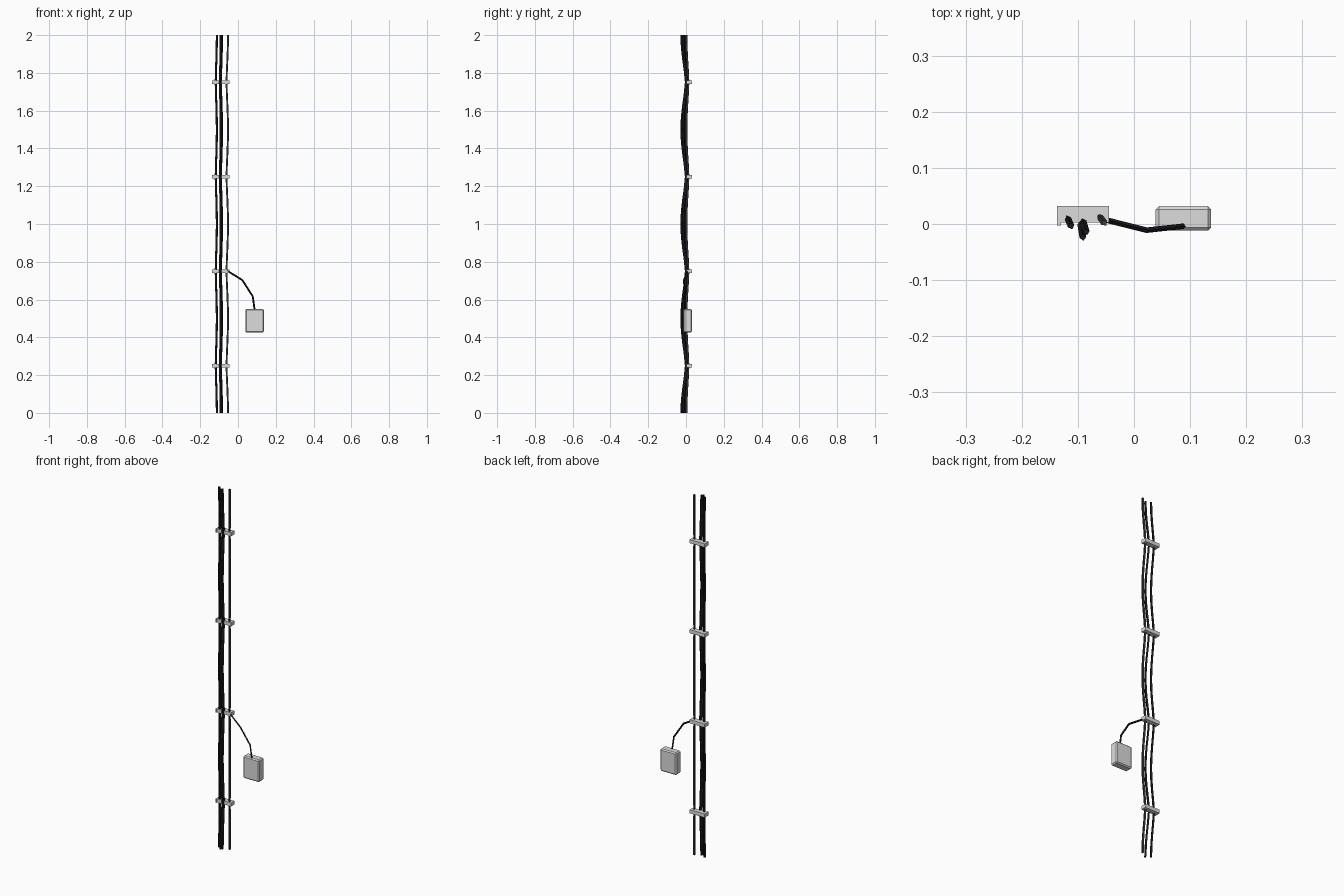
import bpy, bmesh, math

if "Cube" in bpy.data.objects:
    bpy.data.objects.remove(bpy.data.objects["Cube"])

def mat(name, c):
    m = bpy.data.materials.new(name)
    m.diffuse_color = (c[0], c[1], c[2], 1)
    m.use_nodes = True
    m.node_tree.nodes["Principled BSDF"].inputs["Base Color"].default_value = m.diffuse_color
    return m

BLACK = mat("cable_black", (0.012, 0.012, 0.015))
DARK = mat("cable_dark_grey", (0.05, 0.05, 0.055))
GREY = mat("metal_grey", (0.72, 0.72, 0.72))

def box(name, x0, x1, y0, y1, z0, z1, bevel=0):
    bm = bmesh.new()
    bmesh.ops.create_cube(bm, size=1)
    for v in bm.verts:
        v.co = ((x0 + x1) / 2 + v.co.x * (x1 - x0),
                (y0 + y1) / 2 + v.co.y * (y1 - y0),
                (z0 + z1) / 2 + v.co.z * (z1 - z0))
    if bevel:
        bmesh.ops.bevel(bm, geom=bm.edges[:], offset=bevel, segments=1, affect='EDGES')
    me = bpy.data.meshes.new(name)
    bm.to_mesh(me)
    bm.free()
    me.materials.append(GREY)
    ob = bpy.data.objects.new(name, me)
    bpy.context.collection.objects.link(ob)

def cable(name, pts, r, material):
    cu = bpy.data.curves.new(name, 'CURVE')
    cu.dimensions = '3D'
    cu.bevel_depth = r
    cu.bevel_resolution = 0   # four-sided low-poly cable
    cu.use_fill_caps = True
    sp = cu.splines.new('POLY')
    sp.points.add(len(pts) - 1)
    for p, co in zip(sp.points, pts):
        p.co = (*co, 1)
    sp.use_smooth = False
    cu.materials.append(material)
    ob = bpy.data.objects.new(name, cu)
    bpy.context.collection.objects.link(ob)

# hanging cables: (position at clamp, position at deepest sag, material)
runs = [((-0.118, 0.010), (-0.112, -0.004), BLACK),
        ((-0.095, 0.000), (-0.091, -0.024), BLACK),
        ((-0.091, 0.005), (-0.085, -0.014), BLACK),
        ((-0.061, 0.013), (-0.053, 0.002), DARK)]
N = 32
for i, (a, b, m) in enumerate(runs):
    pts = []
    for k in range(N + 1):
        z = 2 * k / N
        t = abs(math.cos(2 * math.pi * z)) ** 1.4
        pts.append((a[0] + (b[0] - a[0]) * t, a[1] + (b[1] - a[1]) * t, z))
    cable(f"cable_{i + 1}", pts, 0.006, m)

# wall clamps with a small side tab
for i in range(4):
    z = 0.25 + 0.5 * i
    box(f"clamp_{i + 1}", -0.137, -0.045, 0.003, 0.032, z - 0.01, z + 0.01)
    box(f"clamp_tab_{i + 1}", -0.137, -0.130, -0.003, 0.003, z - 0.01, z + 0.01)

# junction box with chamfered edges
box("junction_box", 0.0385, 0.1375, -0.012, 0.032, 0.426, 0.55, 0.006)

# branch cable into the box
cable("branch_cable", [(-0.058, 0.008, 0.757), (-0.045, 0.006, 0.745), (0.023, -0.011, 0.703),
                       (0.078, -0.005, 0.617), (0.088, -0.004, 0.545)], 0.005, BLACK)
